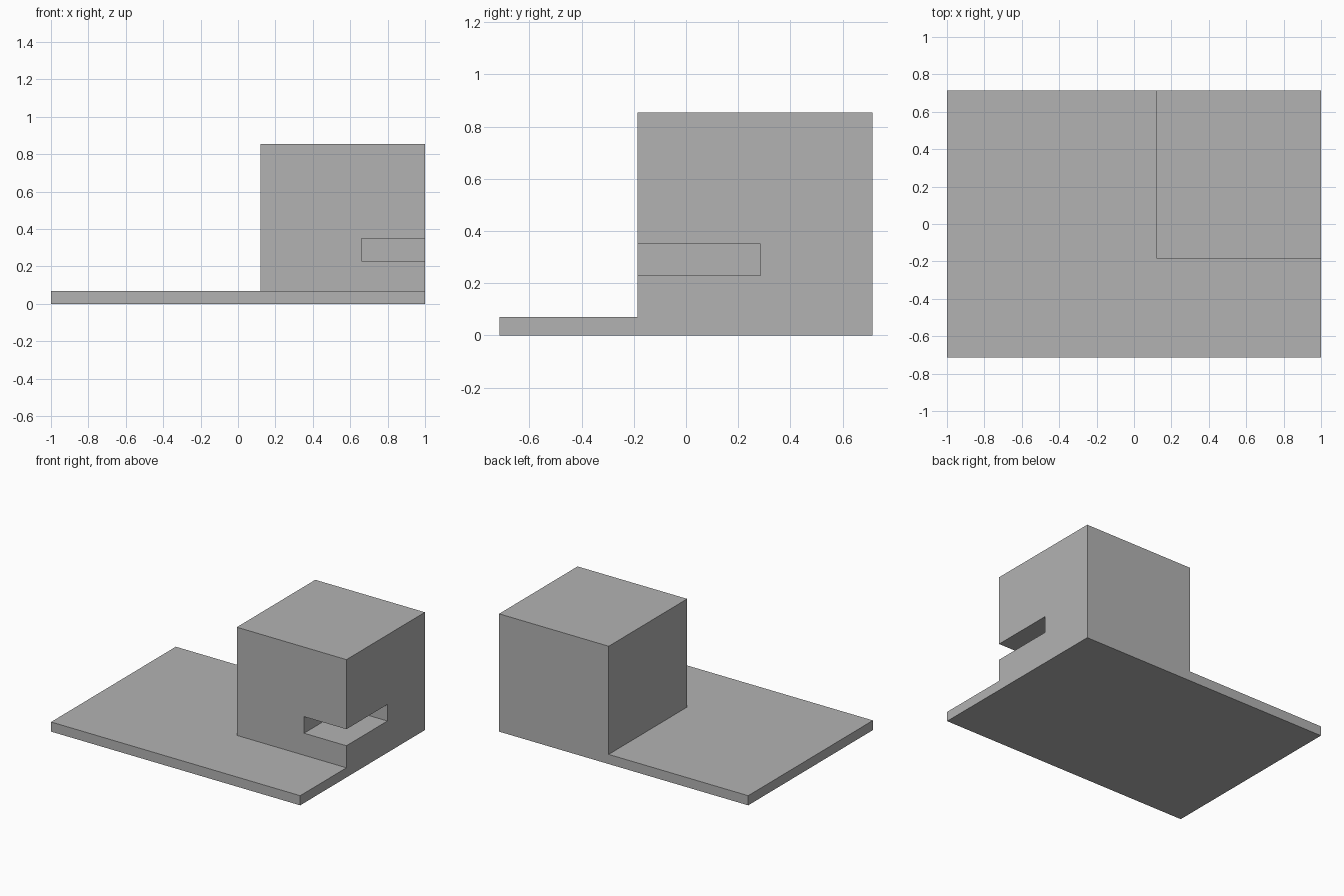
import bpy, bmesh
from mathutils import Vector

cube = bpy.data.objects.get("Cube")
if cube:
    bpy.data.objects.remove(cube, do_unlink=True)

# Material
grey = bpy.data.materials.new("plain_grey")
grey.use_nodes = True
COLOUR = (0.45, 0.45, 0.45, 1.0)
grey.diffuse_color = COLOUR
grey.node_tree.nodes["Principled BSDF"].inputs["Base Color"].default_value = COLOUR

# Main dimensions
X, Y = 1.0, 0.715
PLATE_TOP, BLOCK_TOP = 0.07, 0.855
BLOCK_X, BLOCK_Y = 0.12, -0.185


def box(bm, low, high):
    """Add an axis-aligned box between two corners."""
    low, high = Vector(low), Vector(high)
    verts = bmesh.ops.create_cube(bm, size=1)["verts"]
    for v in verts:
        v.co = (low + high) / 2 + v.co * (high - low)


def to_object(bm, name):
    bmesh.ops.recalc_face_normals(bm, faces=bm.faces)
    mesh = bpy.data.meshes.new(name)
    bm.to_mesh(mesh)
    bm.free()
    mesh.materials.append(grey)
    obj = bpy.data.objects.new(name, mesh)
    bpy.context.scene.collection.objects.link(obj)
    return obj


# Flat plate, split so its back left corner can rise into the block
bm = bmesh.new()
box(bm, (-X, -Y, 0), (X, Y, PLATE_TOP))
for co, no in (((BLOCK_X, 0, 0), (1, 0, 0)), ((0, BLOCK_Y, 0), (0, 1, 0))):
    bmesh.ops.bisect_plane(bm, geom=bm.verts[:] + bm.edges[:] + bm.faces[:],
                           plane_co=co, plane_no=no)
bm.normal_update()
corner = [f for f in bm.faces if f.normal.z > 0.9
          and f.calc_center_median().x > BLOCK_X
          and f.calc_center_median().y > BLOCK_Y]

# Raise the block
raised = bmesh.ops.extrude_face_region(bm, geom=corner)["geom"]
for v in raised:
    if isinstance(v, bmesh.types.BMVert):
        v.co.z = BLOCK_TOP
bmesh.ops.delete(bm, geom=[f for f in corner if f.is_valid], context='FACES_ONLY')
bmesh.ops.dissolve_limit(bm, angle_limit=0.01, verts=bm.verts, edges=bm.edges)
model = to_object(bm, "plate_with_block")

# Slot through the front left edge of the block
bm = bmesh.new()
box(bm, (0.66, BLOCK_Y - 0.1, 0.23), (X + 0.1, 0.285, 0.35))
cutter = to_object(bm, "slot_cutter")
cutter.hide_render = True

slot = model.modifiers.new("slot", 'BOOLEAN')
slot.operation = 'DIFFERENCE'
slot.solver = 'EXACT'
slot.object = cutter
bpy.context.view_layer.objects.active = model
bpy.ops.object.modifier_apply(modifier=slot.name)
bpy.data.objects.remove(cutter, do_unlink=True)
